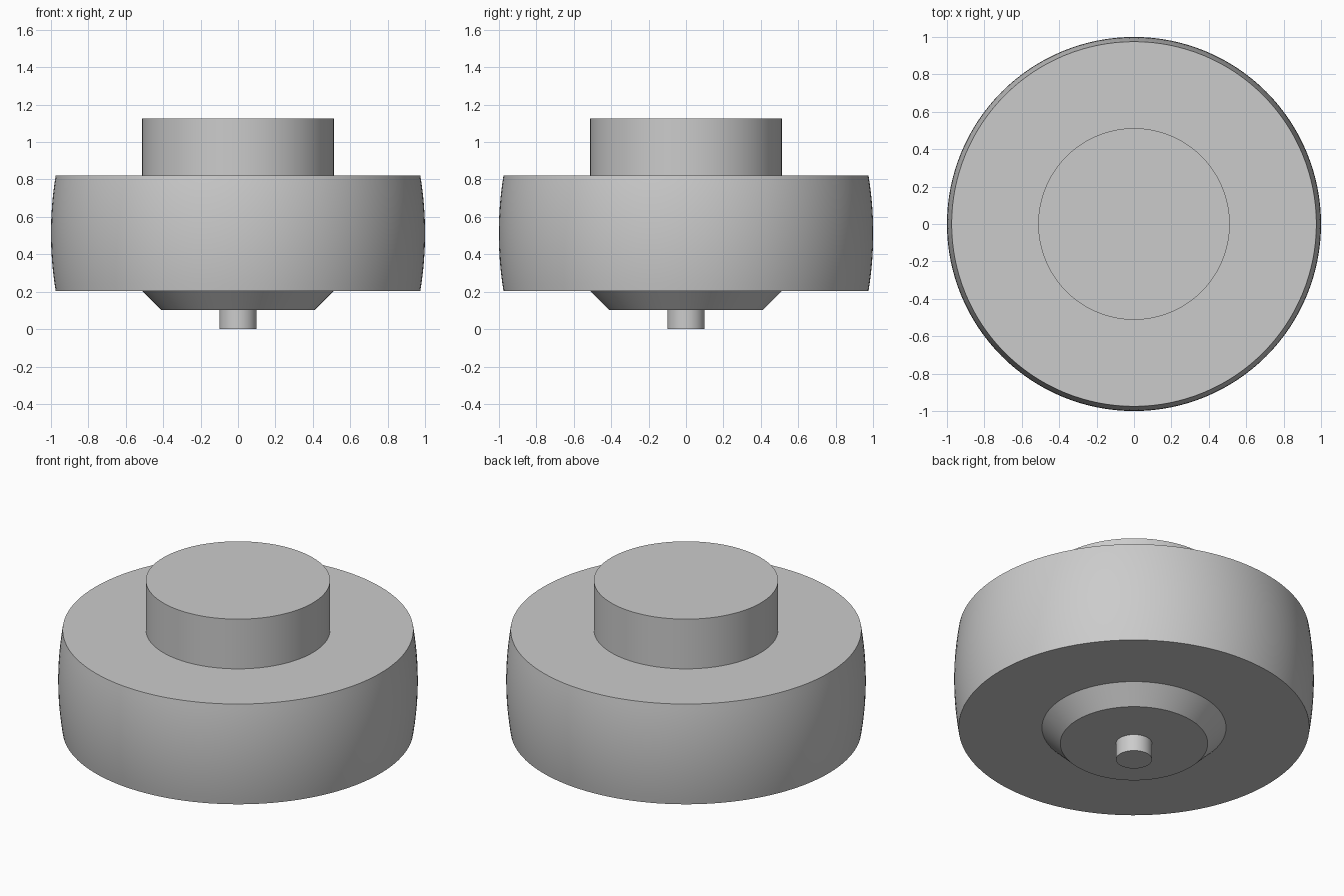
import bpy
import bmesh
import math

SEGMENTS = 128

if "Cube" in bpy.data.objects:
    bpy.data.objects.remove(bpy.data.objects["Cube"], do_unlink=True)

grey = bpy.data.materials.new("light_grey")
grey.use_nodes = True
colour = (0.6, 0.6, 0.6, 1)
grey.diffuse_color = colour
grey.node_tree.nodes["Principled BSDF"].inputs["Base Color"].default_value = colour


def lathe(name, profile):
    """Closed solid of revolution from (radius, height) points, bottom to top."""
    bm = bmesh.new()
    rings = []
    for r, z in profile:
        angles = [math.tau * i / SEGMENTS for i in range(SEGMENTS)]
        rings.append([bm.verts.new((r * math.cos(a), r * math.sin(a), z)) for a in angles])
    for low, high in zip(rings, rings[1:]):
        for i in range(SEGMENTS):
            j = (i + 1) % SEGMENTS
            bm.faces.new((low[i], low[j], high[j], high[i]))
    bm.faces.new(rings[0][::-1])
    bm.faces.new(rings[-1])
    mesh = bpy.data.meshes.new(name)
    bm.to_mesh(mesh)
    bm.free()
    mesh.materials.append(grey)
    obj = bpy.data.objects.new(name, mesh)
    bpy.context.collection.objects.link(obj)
    bpy.ops.object.select_all(action="DESELECT")
    obj.select_set(True)
    bpy.context.view_layer.objects.active = obj
    bpy.ops.object.shade_smooth_by_angle(angle=math.radians(30))
    return obj


# Wheel body with a gently crowned rim
bottom, top, crown = 0.205, 0.82, 0.025
steps = 16
rim = []
for i in range(steps + 1):
    t = 2 * i / steps - 1
    rim.append((1 - crown * t * t, bottom + (top - bottom) * i / steps))
lathe("wheel_body", rim)

# Upper hub, tapered lower hub and axle pin
lathe("upper_hub", [(0.512, top), (0.512, 1.125)])
lathe("lower_hub", [(0.41, 0.103), (0.512, bottom)])
lathe("axle_pin", [(0.1, 0), (0.1, 0.103)])
